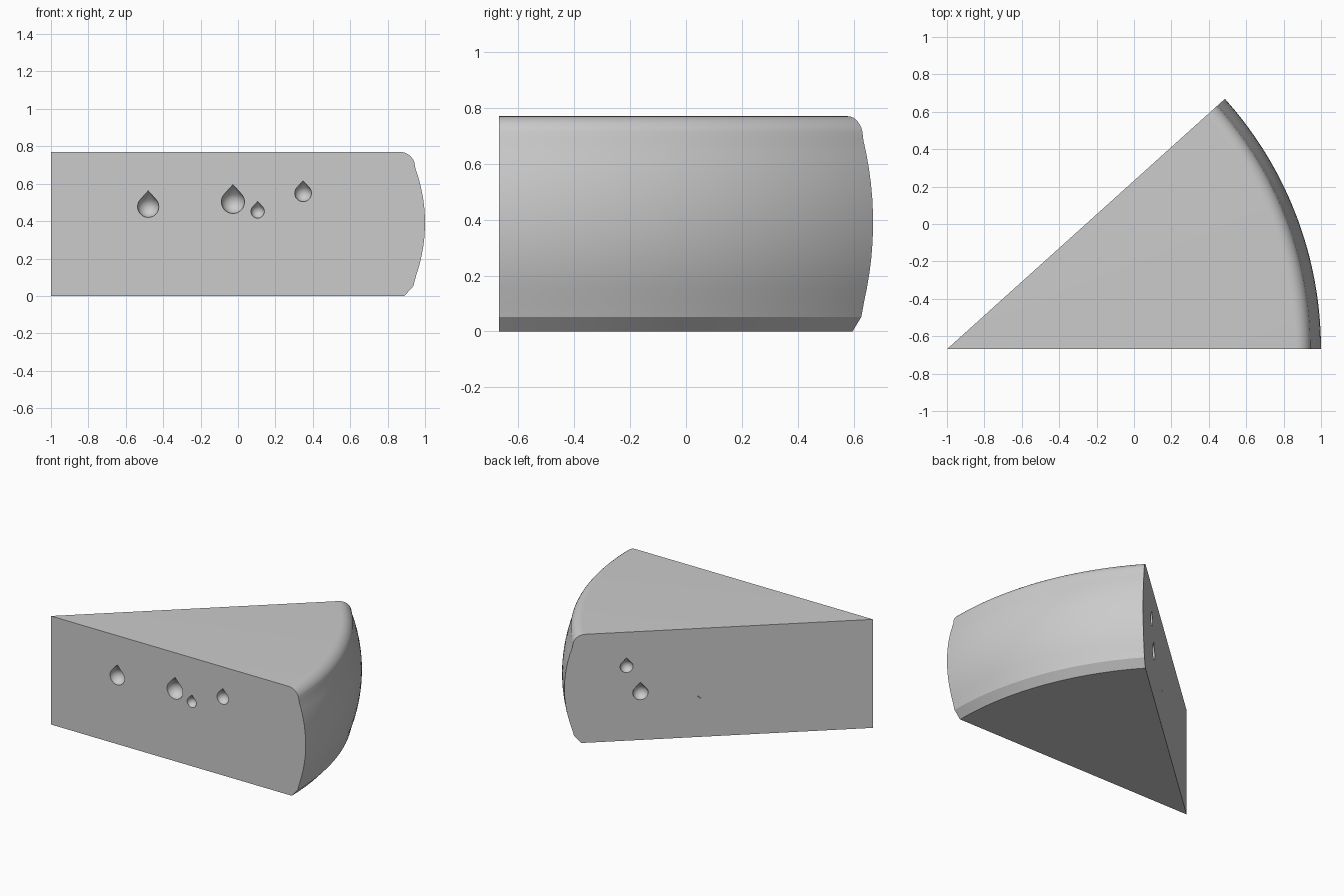
import bpy, bmesh, math
from mathutils import Vector

if "Cube" in bpy.data.objects:
    bpy.data.objects.remove(bpy.data.objects["Cube"])

APEX = Vector((-1.0, -0.669, 0.0))
ANGLE = math.radians(42)
STEPS = 40

grey = bpy.data.materials.new("light grey")
grey.diffuse_color = (0.6, 0.6, 0.6, 1)
grey.use_nodes = True
grey.node_tree.nodes["Principled BSDF"].inputs["Base Color"].default_value = grey.diffuse_color


def make_object(name, bm):
    bmesh.ops.recalc_face_normals(bm, faces=bm.faces)
    mesh = bpy.data.meshes.new(name)
    bm.to_mesh(mesh)
    bm.free()
    mesh.materials.append(grey)
    ob = bpy.data.objects.new(name, mesh)
    bpy.context.collection.objects.link(ob)
    return ob


# Rind profile (radius, height): bottom chamfer, bulging side, rounded top edge
profile = [(1.89, 0.0), (1.937, 0.052)]
for i in range(1, 13):
    z = 0.052 + (0.685 - 0.052) * i / 12
    profile.append((2.0 - 0.6 * (z - 0.39) ** 2, z))
for i in range(1, 9):
    a = math.radians(10 + 80 * i / 8)
    profile.append((1.865 + 0.083 * math.cos(a), 0.687 + 0.083 * math.sin(a)))

# Wedge: sweep the profile around the tip
bm = bmesh.new()
tip_low = bm.verts.new(APEX)
tip_high = bm.verts.new(APEX + Vector((0, 0, 0.77)))
columns = []
for s in range(STEPS + 1):
    a = ANGLE * s / STEPS
    columns.append([bm.verts.new(APEX + Vector((r * math.cos(a), r * math.sin(a), z)))
                    for r, z in profile])
for c, d in zip(columns, columns[1:]):
    for i in range(len(profile) - 1):
        bm.faces.new((c[i], d[i], d[i + 1], c[i + 1]))
bm.faces.new([tip_low] + [c[0] for c in columns])
bm.faces.new([tip_high] + [c[-1] for c in columns])
for c in (columns[0], columns[-1]):
    bm.faces.new([tip_low] + c + [tip_high])
wedge = make_object("cheese_wedge", bm)


# Drop-shaped cutters: round below, pointed above
def add_drop(bm, centre, r, sides=32):
    outline = [(math.sin(math.radians(t)), -math.cos(math.radians(t))) for t in range(10, 131, 10)]
    rings = []
    for rad, h in outline:
        rings.append([bm.verts.new(centre + r * Vector((rad * math.cos(2 * math.pi * (k + .5) / sides),
                                                        rad * math.sin(2 * math.pi * (k + .5) / sides), h)))
                      for k in range(sides)])
    bottom = bm.verts.new(centre - Vector((0, 0, r)))
    top = bm.verts.new(centre + Vector((0, 0, 1.5 * r)))
    for k in range(sides):
        n = (k + 1) % sides
        bm.faces.new((bottom, rings[0][n], rings[0][k]))
        bm.faces.new((top, rings[-1][k], rings[-1][n]))
        for a, b in zip(rings, rings[1:]):
            bm.faces.new((a[k], a[n], b[n], b[k]))


# Holes as (distance from tip, height, radius) on each cut side
front_holes = [(0.52, 0.477, 0.057), (0.973, 0.503, 0.062), (1.105, 0.452, 0.036), (1.348, 0.549, 0.045)]
back_holes = [(1.11, 0.306, 0.032), (1.507, 0.335, 0.05), (1.597, 0.525, 0.042)]
bm = bmesh.new()
for angle, holes in ((0, front_holes), (ANGLE, back_holes)):
    for s, z, r in holes:
        add_drop(bm, APEX + Vector((s * math.cos(angle), s * math.sin(angle), z)), r)
cutter = make_object("hole_cutter", bm)
cutter.hide_render = True

# Cut the holes and bake the result
mod = wedge.modifiers.new("holes", 'BOOLEAN')
mod.object = cutter
mod.operation = 'DIFFERENCE'
mod.solver = 'EXACT'
bpy.context.view_layer.objects.active = wedge
wedge.select_set(True)
bpy.ops.object.modifier_apply(modifier="holes")
bpy.data.objects.remove(cutter)
bpy.ops.object.shade_smooth_by_angle(angle=math.radians(24))
